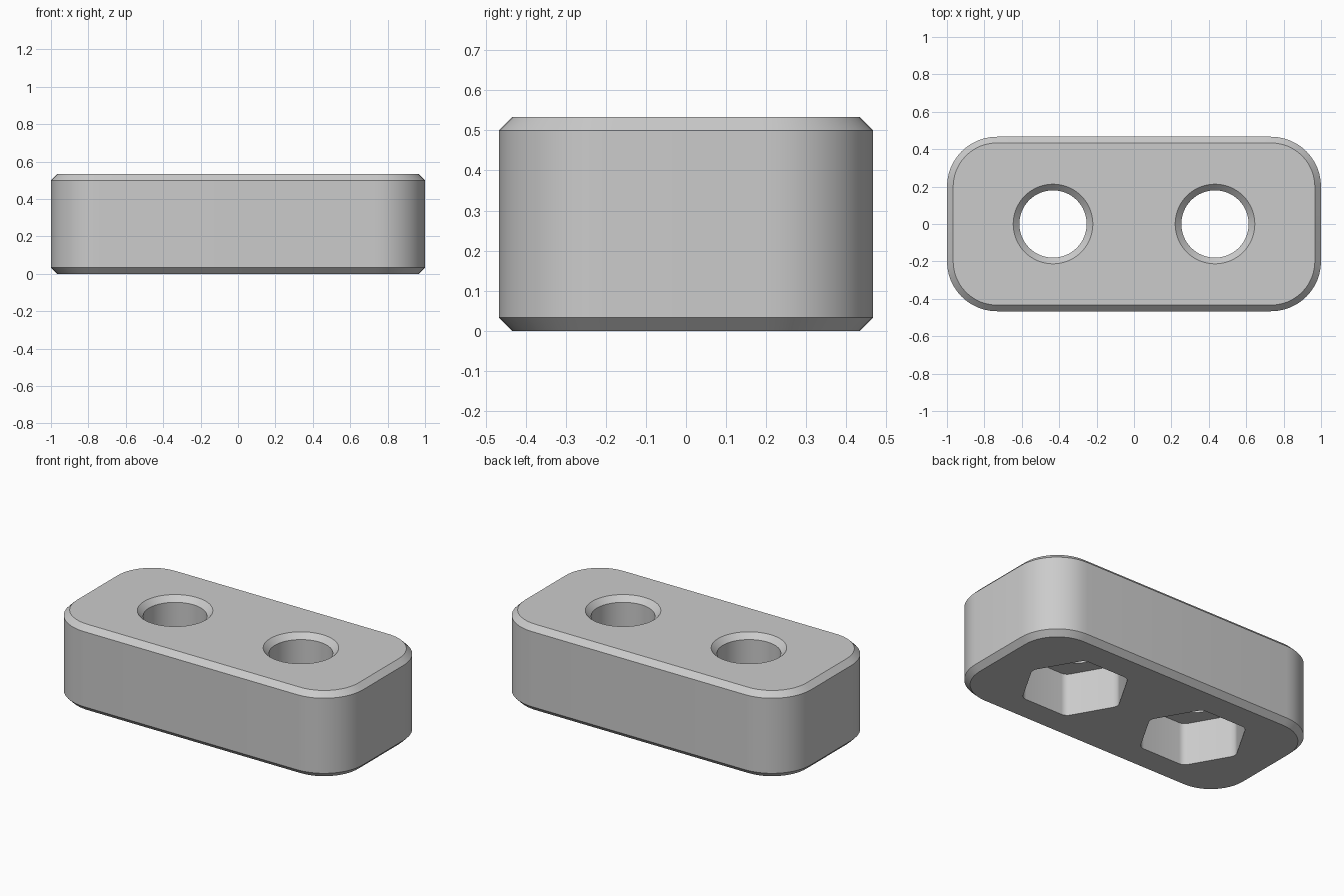
import bpy
import bmesh
from math import cos, sin, pi

cube = bpy.data.objects.get("Cube")
if cube:
    bpy.data.objects.remove(cube, do_unlink=True)

LENGTH, WIDTH, HEIGHT = 2.0, 0.933, 0.533
CORNER, CHAMFER = 0.267, 0.033
HOLE_X, HOLE_R = 0.433, 0.18
HEX_R, HEX_ROUND, HEX_DEPTH = 0.317, 0.05, 0.267

bm = bmesh.new()


def rounded(centres, radius, first, steps):
    """Outline of arcs around the corner centres of a regular or boxy polygon."""
    turn = 2 * pi / len(centres)
    points = []
    for k, (x, y) in enumerate(centres):
        for s in range(steps + 1):
            a = first + turn * (k - 0.5 + s / steps)
            points.append((x + radius * cos(a), y + radius * sin(a)))
    return points


def ring(points, z):
    """Closed loop of edges at one height."""
    verts = [bm.verts.new((x, y, z)) for x, y in points]
    for a, b in zip(verts, verts[1:] + verts[:1]):
        bm.edges.new((a, b))
    return verts


def wall(low, high):
    """Band of quads between two loops of equal count."""
    n = len(low)
    for i in range(n):
        j = (i + 1) % n
        bm.faces.new((low[i], low[j], high[j], high[i]))


def cap(loops, up):
    """Flat face between an outer loop and the openings inside it."""
    edges = []
    for loop in loops:
        for a, b in zip(loop, loop[1:] + loop[:1]):
            edges.append(bm.edges.get((a, b)))
    bmesh.ops.triangle_fill(bm, edges=edges, use_beauty=True, normal=(0, 0, up))


# Outer shell with chamfered top and bottom rims
cx, cy = LENGTH / 2 - CORNER, WIDTH / 2 - CORNER
corners = [(cx, cy), (-cx, cy), (-cx, -cy), (cx, -cy)]
full = rounded(corners, CORNER, pi / 4, 12)
inset = rounded(corners, CORNER - CHAMFER, pi / 4, 12)
shell = [ring(inset, 0), ring(full, CHAMFER),
         ring(full, HEIGHT - CHAMFER), ring(inset, HEIGHT)]
for low, high in zip(shell, shell[1:]):
    wall(low, high)

# Bolt holes with a countersunk rim above and a hexagonal nut pocket below
top_loops, bottom_loops = [shell[-1]], [shell[0]]
for side in (-1, 1):
    x0 = side * HOLE_X
    reach = HEX_R - HEX_ROUND / cos(pi / 6)
    hex_centres = [(x0 + reach * cos(k * pi / 3), reach * sin(k * pi / 3)) for k in range(6)]
    hexagon = rounded(hex_centres, HEX_ROUND, 0, 5)
    bore, rim = ([(x0 + r * cos(2 * pi * i / 64), r * sin(2 * pi * i / 64)) for i in range(64)]
                 for r in (HOLE_R, HOLE_R + CHAMFER))
    mouth, ceiling = ring(hexagon, 0), ring(hexagon, HEX_DEPTH)
    bore_low, bore_high = ring(bore, HEX_DEPTH), ring(bore, HEIGHT - CHAMFER)
    rim_top = ring(rim, HEIGHT)
    wall(mouth, ceiling)
    cap([ceiling, bore_low], -1)
    wall(bore_low, bore_high)
    wall(bore_high, rim_top)
    top_loops.append(rim_top)
    bottom_loops.append(mouth)

# Flat top and bottom
cap(top_loops, 1)
cap(bottom_loops, -1)
bmesh.ops.recalc_face_normals(bm, faces=bm.faces[:])

mesh = bpy.data.meshes.new("clamp_block")
bm.to_mesh(mesh)
bm.free()
block = bpy.data.objects.new("clamp_block", mesh)
bpy.context.collection.objects.link(block)

# Plain grey
grey = bpy.data.materials.new("light grey")
grey.use_nodes = True
colour = (0.6, 0.6, 0.6, 1)
grey.diffuse_color = colour
grey.node_tree.nodes["Principled BSDF"].inputs["Base Color"].default_value = colour
mesh.materials.append(grey)

# Smooth curves, crisp chamfers
bpy.ops.object.select_all(action='DESELECT')
block.select_set(True)
bpy.context.view_layer.objects.active = block
bpy.ops.object.shade_smooth_by_angle(angle=pi / 6)
